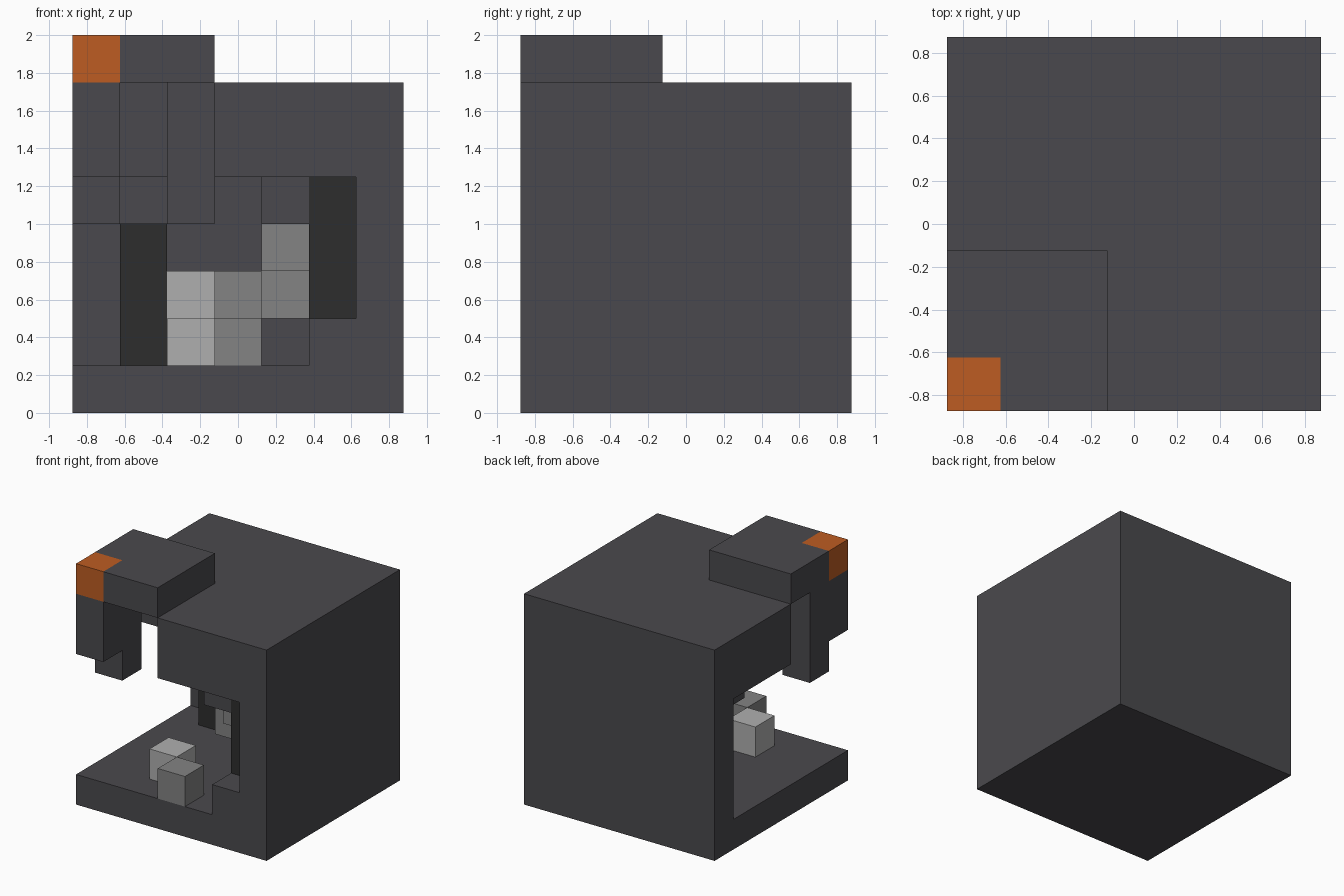
import bpy
import bmesh
from mathutils import Vector

UNIT = 0.25
ORIGIN = Vector((-0.875, -0.875, 0))

default = bpy.data.objects.get("Cube")
if default:
    bpy.data.objects.remove(default, do_unlink=True)


def material(name, hex_code):
    def linear(pair):
        c = int(pair, 16) / 255
        return ((c + 0.055) / 1.055) ** 2.4
    colour = tuple(linear(hex_code[n:n + 2]) for n in (0, 2, 4)) + (1,)
    mat = bpy.data.materials.new(name)
    mat.use_nodes = True
    mat.diffuse_color = colour
    bsdf = mat.node_tree.nodes["Principled BSDF"]
    bsdf.inputs["Base Color"].default_value = colour
    bsdf.inputs["Roughness"].default_value = 0.9
    return mat


charcoal = material("charcoal", "4a494d")
black = material("black", "2d2d2d")
mid_grey = material("mid grey", "838383")
light_grey = material("light grey", "afafaf")
orange = material("orange", "bd5c22")


def block(x, y, z):
    """Cells of a block; each argument is a cell number or a (first, last) pair."""
    spans = [range(a[0], a[1] + 1) if isinstance(a, tuple) else range(a, a + 1)
             for a in (x, y, z)]
    return {(i, j, k) for i in spans[0] for j in spans[1] for k in spans[2]}


ALL = (0, 6)
parts = {
    # Outer shell
    "floor": (charcoal, block(ALL, ALL, 0)),
    "back_wall": (charcoal, block(ALL, 6, (1, 4))),
    "left_wall": (charcoal, block(6, (0, 5), (1, 4))),
    "roof": (charcoal, block(ALL, (3, 6), (5, 6)) | block((3, 6), (0, 2), (5, 6))),
    "front_sill": (charcoal, block(5, 0, 1)),
    # Raised corner plate with its coloured corner
    "corner_plate": (charcoal, block((0, 2), (0, 2), 7) - block(0, 0, 7)),
    "corner_tip": (orange, block(0, 0, 7)),
    # Pieces hanging from the top
    "corner_hanger": (charcoal, block(0, (0, 1), (5, 6)) | block(0, 1, 4)),
    "inner_hanger": (charcoal, block(2, 2, (4, 6))),
    "front_hanger": (charcoal, block(4, 1, 4)),
    "rear_hanger": (charcoal, block(1, (4, 5), 4)),
    # Dark posts
    "front_post": (black, block(5, 1, (2, 4))),
    "rear_post": (black, block(1, 5, (1, 3))),
    # Loose cubes in the hollow
    "front_cube": (mid_grey, block(3, 0, 1)),
    "floor_cube": (light_grey, block(2, 1, 1)),
    "high_cube": (mid_grey, block(4, 2, 3)),
    "middle_cube": (mid_grey, block(3, 3, 2)),
    "side_cube": (mid_grey, block(4, 4, 2)),
    "rear_cube": (light_grey, block(2, 5, 2)),
}
solid = set().union(*(cells for _, cells in parts.values()))


def build(name, mat, cells):
    """Mesh the exposed cell sides and merge them into large flat faces."""
    bm = bmesh.new()
    for cell in sorted(cells):
        centre = Vector(cell) + Vector((0.5, 0.5, 0.5))
        for axis in range(3):
            for sign in (-1, 1):
                normal = Vector((0, 0, 0))
                normal[axis] = sign
                if tuple(int(c + n) for c, n in zip(cell, normal)) in solid:
                    continue
                u = Vector((0, 0, 0))
                u[(axis + 1) % 3] = 0.5
                v = normal.cross(u)
                mid = centre + normal * 0.5
                corners = (mid - u - v, mid + u - v, mid + u + v, mid - u + v)
                bm.faces.new([bm.verts.new(ORIGIN + c * UNIT) for c in corners])
    bmesh.ops.remove_doubles(bm, verts=bm.verts, dist=0.001)
    bmesh.ops.dissolve_limit(bm, angle_limit=0.01, verts=bm.verts, edges=bm.edges)
    mesh = bpy.data.meshes.new(name)
    bm.to_mesh(mesh)
    bm.free()
    mesh.materials.append(mat)
    bpy.context.collection.objects.link(bpy.data.objects.new(name, mesh))


for part_name, (part_material, part_cells) in parts.items():
    build(part_name, part_material, part_cells)
